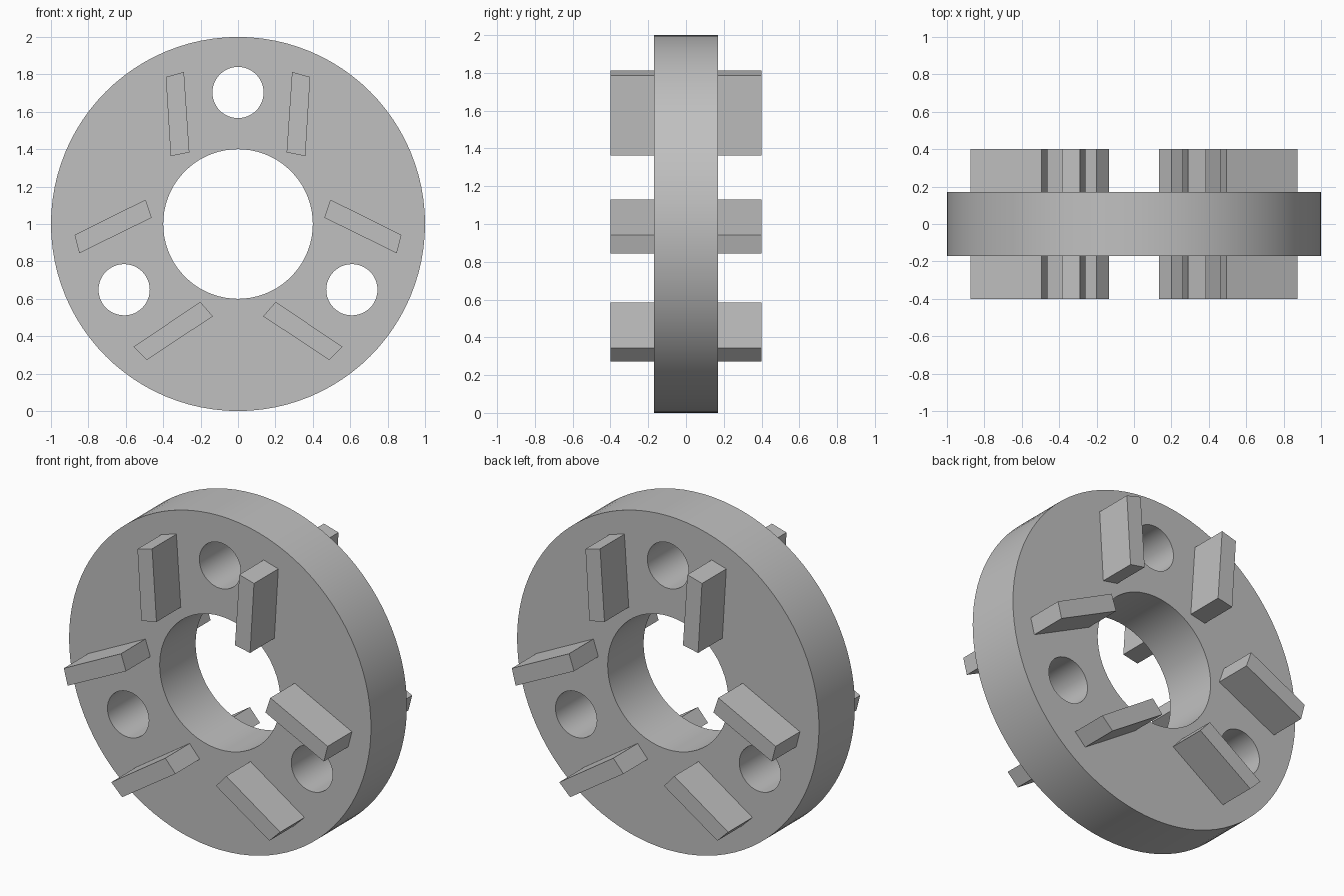
import bpy, bmesh, math
from mathutils import Matrix, Vector

cube = bpy.data.objects.get("Cube")
if cube:
    bpy.data.objects.remove(cube, do_unlink=True)

CENTRE = Vector((0, 0, 1))
THIRD = math.tau / 3

# Single plain grey material
grey = bpy.data.materials.new("plain grey")
grey.use_nodes = True
grey.diffuse_color = (0.53, 0.53, 0.53, 1)
grey.node_tree.nodes["Principled BSDF"].inputs["Base Color"].default_value = grey.diffuse_color


def add_object(name, mesh):
    obj = bpy.data.objects.new(name, mesh)
    bpy.context.collection.objects.link(obj)
    mesh.materials.clear()
    mesh.materials.append(grey)
    return obj


def add_circle(curve, x, y, radius, sides):
    spline = curve.splines.new("POLY")
    spline.points.add(sides - 1)
    spline.use_cyclic_u = True
    for i, point in enumerate(spline.points):
        a = math.tau * i / sides
        point.co = (x + radius * math.cos(a), y + radius * math.sin(a), 0, 1)


# Disc: a filled outline with the centre bore and three bolt holes
outline = bpy.data.curves.new("disc_outline", "CURVE")
outline.dimensions = "2D"
outline.fill_mode = "BOTH"
outline.extrude = 0.17
add_circle(outline, 0, 0, 1.0, 96)
add_circle(outline, 0, 0, 0.4, 72)
for k in range(3):
    a = math.pi / 2 + k * THIRD
    add_circle(outline, 0.703 * math.cos(a), 0.703 * math.sin(a), 0.137, 48)

helper = bpy.data.objects.new("disc_outline", outline)
bpy.context.collection.objects.link(helper)
depsgraph = bpy.context.evaluated_depsgraph_get()
disc_mesh = bpy.data.meshes.new_from_object(helper.evaluated_get(depsgraph))
bpy.data.objects.remove(helper, do_unlink=True)
bpy.data.curves.remove(outline)

bm = bmesh.new()
bm.from_mesh(disc_mesh)
bmesh.ops.remove_doubles(bm, verts=bm.verts, dist=0.0001)
bmesh.ops.transform(bm, verts=bm.verts,
                    matrix=Matrix.Translation(CENTRE) @ Matrix.Rotation(math.pi / 2, 4, "X"))
bmesh.ops.recalc_face_normals(bm, faces=bm.faces)
bm.to_mesh(disc_mesh)
bm.free()
disc = add_object("disc", disc_mesh)

bpy.ops.object.select_all(action="DESELECT")
disc.select_set(True)
bpy.context.view_layer.objects.active = disc
bpy.ops.object.shade_smooth_by_angle(angle=math.radians(30))

# Bars: slanted blocks passing through the disc, a mirrored pair per third
BAR = [(0.26, 0.383), (0.36, 0.363), (0.386, 0.786), (0.289, 0.813)]


def add_bar(name, side, turn):
    bm = bmesh.new()
    face = bm.faces.new([bm.verts.new((side * x, -0.4, z)) for x, z in BAR])
    sweep = bmesh.ops.extrude_face_region(bm, geom=[face])
    moved = [v for v in sweep["geom"] if isinstance(v, bmesh.types.BMVert)]
    bmesh.ops.translate(bm, verts=moved, vec=(0, 0.8, 0))
    bmesh.ops.transform(bm, verts=bm.verts,
                        matrix=Matrix.Translation(CENTRE) @ Matrix.Rotation(turn, 4, "Y"))
    bmesh.ops.recalc_face_normals(bm, faces=bm.faces)
    mesh = bpy.data.meshes.new(name)
    bm.to_mesh(mesh)
    bm.free()
    add_object(name, mesh)


for k, place in enumerate(("top", "lower_left", "lower_right")):
    for side, label in ((1, "a"), (-1, "b")):
        add_bar(f"bar_{place}_{label}", side, k * THIRD)
